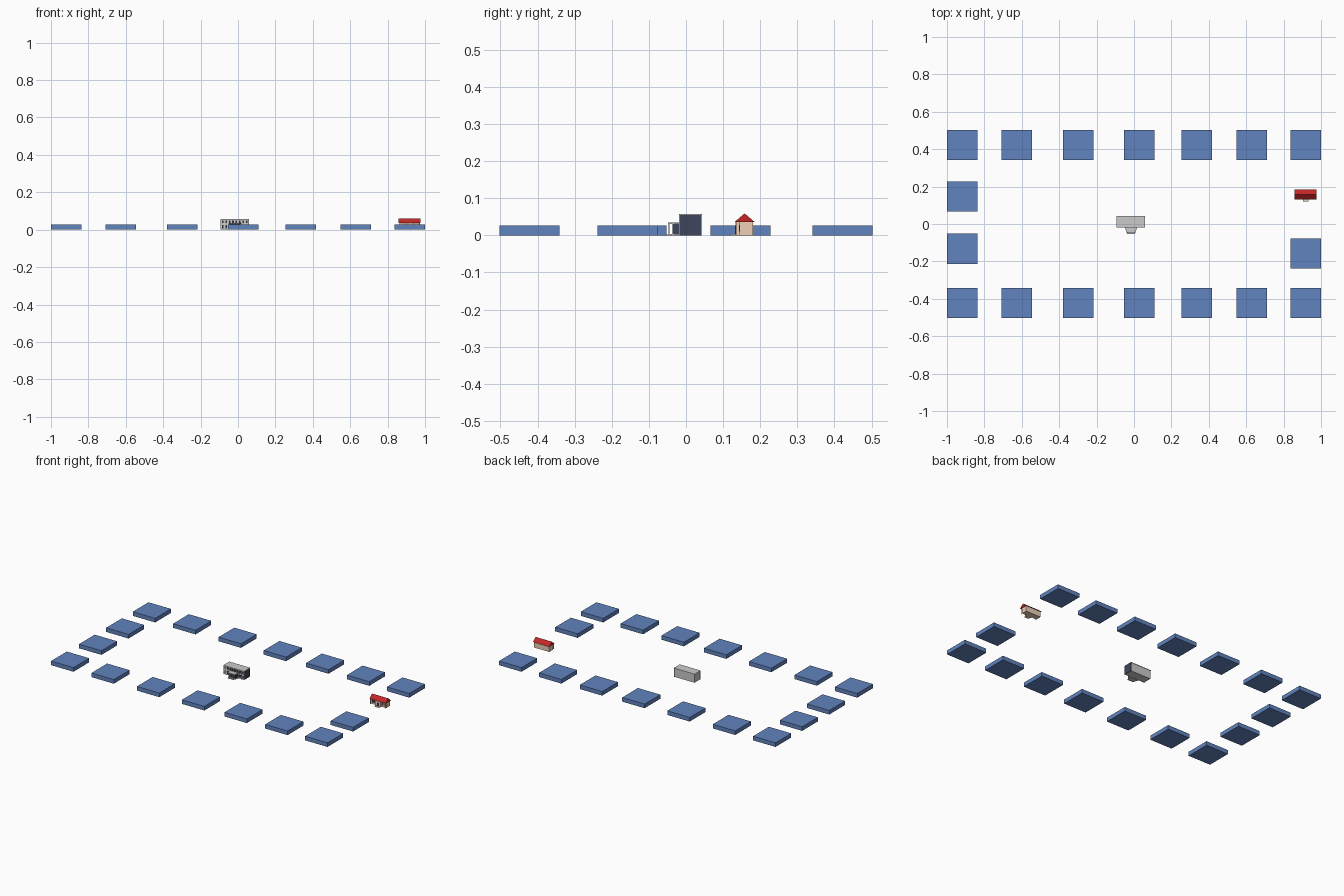
import bpy, bmesh

if "Cube" in bpy.data.objects:
    bpy.data.objects.remove(bpy.data.objects["Cube"])

def mat(name, rgb):
    m = bpy.data.materials.new(name)
    m.diffuse_color = (*rgb, 1)
    m.use_nodes = True
    m.node_tree.nodes["Principled BSDF"].inputs["Base Color"].default_value = m.diffuse_color
    return m

BLUE = mat("blue", (0.12, 0.23, 0.52))
RED = mat("red", (0.55, 0.02, 0.02))
TAN = mat("tan", (0.85, 0.63, 0.47))
DARK = mat("dark", (0.03, 0.03, 0.06))
NAVY = mat("navy", (0.05, 0.06, 0.11))

def finish(name, bm, m):
    bmesh.ops.recalc_face_normals(bm, faces=bm.faces[:])
    me = bpy.data.meshes.new(name)
    bm.to_mesh(me)
    bm.free()
    ob = bpy.data.objects.new(name, me)
    bpy.context.collection.objects.link(ob)
    if m:
        me.materials.append(m)
    return ob

def box(name, x, y, z, m=None):
    bm = bmesh.new()
    bmesh.ops.create_cube(bm, size=1)
    for v in bm.verts:
        v.co = [(r[0] + r[1]) / 2 + c * (r[1] - r[0]) for r, c in zip((x, y, z), v.co)]
    return finish(name, bm, m)

def extrude(name, pts, vec, m=None):
    bm = bmesh.new()
    f = bm.faces.new([bm.verts.new(p) for p in pts])
    r = bmesh.ops.extrude_face_region(bm, geom=[f], use_keep_orig=True)
    bmesh.ops.translate(bm, vec=vec, verts=[v for v in r["geom"] if isinstance(v, bmesh.types.BMVert)])
    return finish(name, bm, m)

# ring of flat blue blocks
S = 0.081
spots = [(x, s * 0.422) for s in (-1, 1)
         for x in (-0.919, -0.627, -0.298, 0.028, 0.335, 0.63, 0.919)]
spots += [(-0.919, 0.147), (-0.919, -0.133), (0.919, -0.158)]
for i, (x, y) in enumerate(spots):
    box(f"block_{i}", (x - S, x + S), (y - S, y + S), (0, 0.027), BLUE)

# grey hall with dark end wall
box("hall_body", (-0.09, 0.055), (-0.016, 0.041), (0, 0.055))
box("hall_end_wall", (0.055, 0.057), (-0.017, 0.042), (0, 0.055), NAVY)
box("hall_roof_slab", (-0.093, 0.058), (-0.019, 0.043), (0.055, 0.0575))
# front pilasters with dark windows between
n = 9
step = 0.147 / (n - 1)
for i in range(n):
    x = -0.091 + i * step
    box(f"hall_pilaster_{i}", (x - 0.002, x + 0.002), (-0.019, -0.016), (0, 0.055))
    if i < n - 1:
        for j, (a, b) in enumerate(((0.007, 0.024), (0.036, 0.05))):
            box(f"hall_window_{i}_{j}", (x + 0.005, x + step - 0.005), (-0.0168, -0.0155), (a, b), DARK)

# hall porch: tapered canopy, columns, entrance and steps
def taper(name, y0, y1, w0, w1, z0, z1, m=None):
    c = -0.016
    extrude(name, [(c - w0, y0, z0), (c - w1, y1, z0), (c + w1, y1, z0), (c + w0, y0, z0)],
            (0, 0, z1 - z0), m)

taper("porch_canopy", -0.018, -0.048, 0.033, 0.023, 0.03, 0.035)
taper("porch_floor", -0.018, -0.048, 0.033, 0.023, 0, 0.004)
box("porch_step", (-0.038, 0.006), (-0.054, -0.047), (0, 0.002))
box("porch_entrance", (-0.04, 0.008), (-0.037, -0.017), (0.004, 0.03), NAVY)
for i in range(4):
    x = -0.035 + i * 0.0127
    box(f"porch_column_{i}", (x - 0.0015, x + 0.0015), (-0.047, -0.044), (0.004, 0.03))

# red-roofed house
box("house_body", (0.863, 0.972), (0.144, 0.181), (0, 0.037), TAN)
extrude("house_roof", [(0.859, 0.131, 0.036), (0.859, 0.185, 0.036), (0.859, 0.158, 0.059)],
        (0.118, 0, 0), RED)
box("house_porch", (0.898, 0.939), (0.133, 0.145), (0, 0.036), TAN)
box("house_steps", (0.903, 0.934), (0.120, 0.134), (0, 0.003), TAN)
box("house_door", (0.911, 0.926), (0.1325, 0.134), (0.003, 0.025), DARK)
for i, x in enumerate((0.873, 0.888, 0.948, 0.963)):
    box(f"house_window_{i}", (x - 0.0045, x + 0.0045), (0.1432, 0.145), (0.01, 0.028), DARK)
for i, x in enumerate((0.8645, 0.970)):
    box(f"house_corner_post_{i}", (x - 0.0015, x + 0.0015), (0.133, 0.136), (0, 0.036), TAN)
